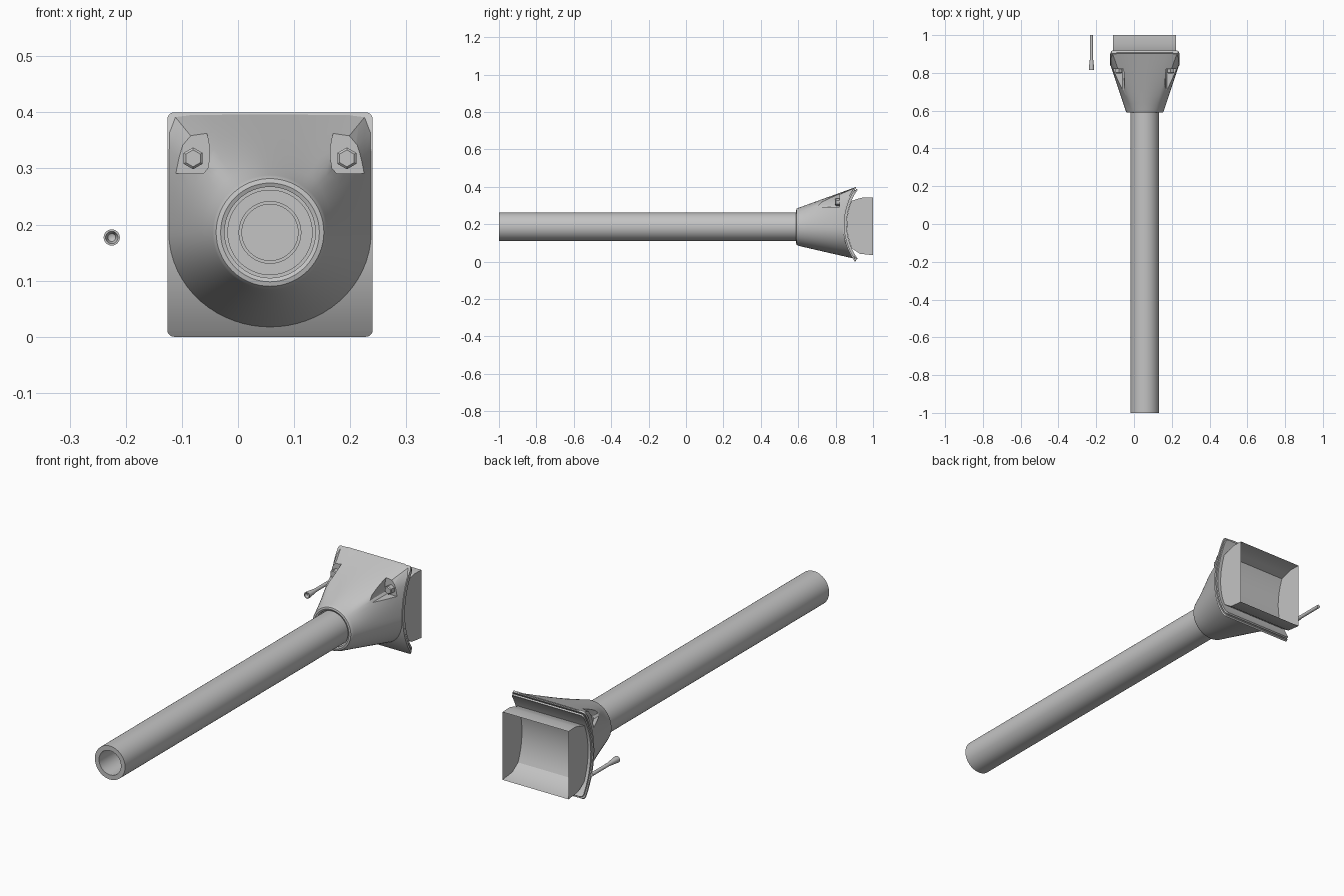
import bpy, bmesh, math

if "Cube" in bpy.data.objects:
    bpy.data.objects.remove(bpy.data.objects["Cube"])

CX, CZ = 0.057, 0.186          # tube axis
YC, ZC, R = 1.178, 0.20, 0.34  # axis and radius of the saddle curve
HW = 0.182                     # half width of the head

grey = bpy.data.materials.new("light_grey")
grey.diffuse_color = (0.55, 0.55, 0.55, 1)
grey.use_nodes = True
grey.node_tree.nodes["Principled BSDF"].inputs["Base Color"].default_value = grey.diffuse_color


def finish(name, bm, smooth=True):
    bmesh.ops.remove_doubles(bm, verts=bm.verts, dist=1e-5)
    bmesh.ops.recalc_face_normals(bm, faces=bm.faces)
    me = bpy.data.meshes.new(name)
    bm.to_mesh(me)
    bm.free()
    me.materials.append(grey)
    ob = bpy.data.objects.new(name, me)
    bpy.context.collection.objects.link(ob)
    if smooth:
        shade(ob)
    return ob


def shade(ob):
    bpy.ops.object.select_all(action='DESELECT')
    ob.select_set(True)
    bpy.context.view_layer.objects.active = ob
    bpy.ops.object.shade_smooth_by_angle(angle=math.radians(30))


def loft(name, rings, loop=False, cap=False, smooth=True):
    """Bridge equal-length closed rings of points."""
    bm = bmesh.new()
    vs = [[bm.verts.new(p) for p in ring] for ring in rings]
    n = len(vs[0])
    pairs = list(zip(vs, vs[1:])) + ([(vs[-1], vs[0])] if loop else [])
    for a, b in pairs:
        for i in range(n):
            j = (i + 1) % n
            bm.faces.new((a[i], a[j], b[j], b[i]))
    if cap:
        bm.faces.new(vs[0])
        bm.faces.new(vs[-1][::-1])
    return finish(name, bm, smooth)


def circle(r, y, n=64, x=CX, z=CZ):
    start = math.pi / 2 if n == 6 else 0
    return [(x + r * math.cos(start + 2 * math.pi * i / n), y,
             z + r * math.sin(start + 2 * math.pi * i / n)) for i in range(n)]


def saddle_y(z, r=R):
    return YC - math.sqrt(r * r - (z - ZC) ** 2)


# long hollow tube
loft("tube", [circle(r, y) for r, y in
              ((0.076, -1), (0.076, 0.68), (0.055, 0.68), (0.055, -1))], loop=True)


# head: round collar blending to a square top and a round bottom on the saddle
def end_section(scale=1.0):
    pts = []
    for i in range(64):
        a = 2 * math.pi * i / 64
        c, s = math.cos(a), math.sin(a)
        p, b = (20, 0.213) if s > 0 else (2, 0.17)
        t = scale * ((abs(c) / HW) ** p + (abs(s) / b) ** p) ** (-1 / p)
        z = CZ + t * s
        pts.append((CX + t * c, saddle_y(z, R - 0.005), z))
    return pts


rings = [circle(r, y) for r, y in
         ((0, 0.82), (0.05, 0.82), (0.05, 0.68), (0.081, 0.68), (0.081, 0.592),
          (0.088, 0.589), (0.096, 0.591), (0.1, 0.597))]
collar, end = circle(0.102, 0.603), end_section()
for k in range(9):
    t = k / 8
    rings.append([tuple(u + (v - u) * t for u, v in zip(p, q))
                  for p, q in zip(collar, end)])
rings += [end_section(s) for s in (0.75, 0.5, 0.25, 0)]
head = loft("head", rings, smooth=False)

# bolt pockets cut into the upper corners, each with a hex bolt
pocket = [(0.119, 0.291), (0.111, 0.30), (0.108, 0.317), (0.108, 0.338),
          (0.113, 0.366), (0.118, 0.45), (0.25, 0.45), (0.25, 0.291)]
for side, s in (("left", -1), ("right", 1)):
    cutter = loft("pocket_cutter", [[(CX + s * x, y, z) for x, z in pocket]
                                    for y in (0.55, 0.82)], cap=True, smooth=False)
    cutter.hide_render = True
    mod = head.modifiers.new("pocket", 'BOOLEAN')
    mod.operation, mod.solver, mod.object = 'DIFFERENCE', 'EXACT', cutter
    bpy.context.view_layer.objects.active = head
    bpy.ops.object.modifier_apply(modifier=mod.name)
    bpy.data.objects.remove(cutter)
    loft("bolt_" + side, [circle(r, y, 6, CX + s * 0.137, 0.318) for r, y in
                          ((0.015, 0.797), (0.0195, 0.801), (0.0195, 0.83))], cap=True)
shade(head)


# curved plates with rounded corners behind the head
def saddle_plate(name, hw, hh, r0, r1, rad=0.012):
    rows = []
    corner = [(rad * (1 - math.sin(a)), rad * (1 - math.cos(a)))
              for a in (k * math.pi / 10 for k in range(6))]
    # each row: distance along the height, inset at the side
    prof = [(-hh + dz, dx) for dx, dz in corner]
    prof += [((hh - rad) * (k / 10 - 1), 0) for k in range(1, 20)]
    prof += [(hh - dz, dx) for dx, dz in reversed(corner)]
    for h, inset in prof:
        a = math.asin(h / R)
        w = hw - inset
        rows.append([(CX + s * w, YC - r * math.cos(a), ZC + r * math.sin(a))
                     for s, r in ((-1, r0), (1, r0), (1, r1), (-1, r1))])
    return loft(name, rows, cap=True)


saddle_plate("flange", 0.183, 0.2, R, R - 0.009)
saddle_plate("gasket_core", 0.172, 0.189, R - 0.008, R - 0.014)
saddle_plate("gasket", 0.180, 0.197, R - 0.013, R - 0.021)

# open-backed box with a curved inner wall
side = [(1.0, 0.342), (0.95, 0.344), (0.92, 0.336)]
for k in range(17):
    z = 0.325 - 0.255 * k / 16
    side.append((saddle_y(z, R - 0.022), z))
side += [(0.93, 0.042), (1.0, 0.034)]
bm = bmesh.new()
left, right = ([bm.verts.new((x, y, z)) for y, z in side] for x in (-0.11, 0.222))
bm.faces.new(left)
bm.faces.new(right[::-1])
for i in range(len(side) - 1):
    bm.faces.new((left[i], right[i], right[i + 1], left[i + 1]))
finish("rear_box", bm)

# loose screw beside the head
loft("screw", [circle(r, y, 24, -0.225, 0.177) for r, y in
               ((0, 0.832), (0.007, 0.828), (0.011, 0.815), (0.0145, 0.815),
                (0.0145, 0.822), (0.008, 0.88), (0.008, 1.0), (0, 1.0))])
